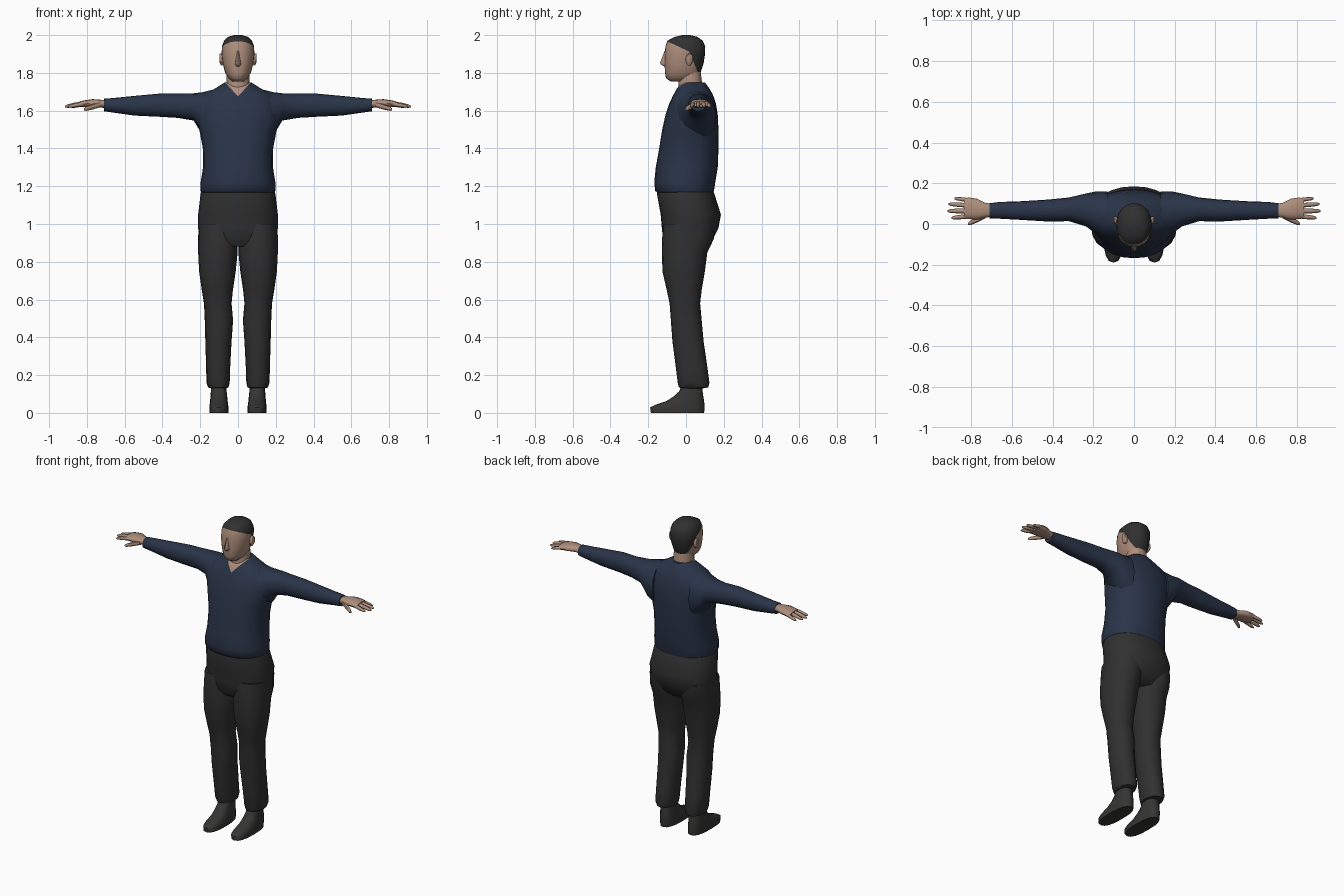
import bpy, bmesh, math
from mathutils import Vector


def material(name, rgb):
    m = bpy.data.materials.new(name)
    m.diffuse_color = (*rgb, 1)
    return m


SKIN = material("skin", (0.42, 0.27, 0.20))
HAIR = material("dark_hair", (0.030, 0.030, 0.031))
NAVY = material("navy_sweater", (0.023, 0.035, 0.066))
TROUSER = material("charcoal_trousers", (0.030, 0.030, 0.030))
SHOE = material("dark_shoes", (0.036, 0.035, 0.034))


def loft(name, rings, mats, axis="z", seg=16, power=2.2, mirror=False,
         cuts=(), rule=None):
    """Skin rounded rings (t, a0, a1, b0, b1) along an axis and cap the ends."""
    bm = bmesh.new()
    loops = []
    for t, a0, a1, b0, b1 in rings:
        loop = []
        for i in range(seg):
            w = 2 * math.pi * i / seg
            c, s = math.cos(w), math.sin(w)
            a = (a0 + a1) / 2 + (a1 - a0) / 2 * math.copysign(abs(c) ** (2 / power), c)
            b = (b0 + b1) / 2 + (b1 - b0) / 2 * math.copysign(abs(s) ** (2 / power), s)
            loop.append(bm.verts.new((a, b, t) if axis == "z" else (t, a, b)))
        loops.append(loop)
    for lo, hi in zip(loops, loops[1:]):
        for i in range(seg):
            j = (i + 1) % seg
            bm.faces.new((lo[i], lo[j], hi[j], hi[i]))
    bm.faces.new(loops[0][::-1])
    bm.faces.new(loops[-1])
    # cut along colour borders, then colour by rule
    for co, no in cuts:
        bmesh.ops.bisect_plane(bm, geom=bm.verts[:] + bm.edges[:] + bm.faces[:],
                               plane_co=co, plane_no=no)
    bmesh.ops.recalc_face_normals(bm, faces=bm.faces[:])
    if rule:
        for f in bm.faces:
            f.material_index = int(rule(f.calc_center_median()))
    mesh = bpy.data.meshes.new(name)
    bm.to_mesh(mesh)
    bm.free()
    for m in mats:
        mesh.materials.append(m)
    mesh.shade_smooth()
    mesh.set_sharp_from_angle(angle=math.radians(50))
    ob = bpy.data.objects.new(name, mesh)
    bpy.context.collection.objects.link(ob)
    if mirror:
        ob.modifiers.new("mirror", "MIRROR").use_mirror_merge = False
    return ob


def centred(rows):
    """Rows of (z, half_width, y_front, y_back) as rings centred on x = 0."""
    return [(z, -w, w, f, b) for z, w, f, b in rows]


# sweater body with a V neckline showing skin
V = 1.1
loft("sweater_body", centred([
    (1.165, .192, -.150, .145), (1.175, .198, -.163, .148), (1.22, .198, -.168, .155),
    (1.30, .185, -.160, .168), (1.40, .186, -.142, .172), (1.50, .205, -.126, .172),
    (1.58, .222, -.108, .168), (1.64, .215, -.088, .158), (1.685, .185, -.066, .142),
    (1.715, .125, -.050, .125), (1.75, .070, -.020, .100)]),
    [NAVY, SKIN], seg=24,
    cuts=[((0, 0, 1.675), (V, 0, -1)), ((0, 0, 1.675), (-V, 0, -1))],
    rule=lambda c: c.y < .02 and c.z > 1.675 + V * abs(c.x))

# sleeves, blending out of the shoulder
loft("sleeve", [
    (.13, -.070, .160, 1.42, 1.712), (.185, -.050, .160, 1.465, 1.698),
    (.235, -.012, .150, 1.548, 1.692), (.32, .014, .130, 1.562, 1.690),
    (.42, .012, .120, 1.568, 1.690), (.55, .020, .112, 1.574, 1.678),
    (.66, .026, .108, 1.590, 1.667), (.71, .028, .102, 1.597, 1.663)],
    [NAVY], axis="x", mirror=True)

# hands
loft("palm", [
    (.69, .035, .098, 1.612, 1.655), (.73, .032, .104, 1.617, 1.658),
    (.77, .022, .124, 1.618, 1.661), (.81, .024, .130, 1.618, 1.655),
    (.835, .028, .126, 1.620, 1.650)], [SKIN], axis="x", seg=12, mirror=True)


def finger(name, start, end, r):
    p, q = Vector(start), Vector(end)
    rings = []
    for t, k in ((0, 1), (.5, 1), (.88, .8), (1, .35)):
        c = p.lerp(q, t)
        rings.append((c.x, c.y - r * k, c.y + r * k, c.z - r * k, c.z + r * k))
    loft(name, rings, [SKIN], axis="x", seg=8, power=2, mirror=True)


finger("index_finger", (.81, .038, 1.637), (.897, .030, 1.622), .011)
finger("middle_finger", (.81, .064, 1.640), (.915, .064, 1.622), .012)
finger("ring_finger", (.81, .091, 1.640), (.910, .098, 1.622), .011)
finger("little_finger", (.80, .116, 1.637), (.882, .126, 1.620), .010)
finger("thumb", (.73, .042, 1.632), (.815, .000, 1.607), .014)

# trousers: hips and two legs
loft("hips", centred([
    (1.18, .190, -.148, .142), (1.16, .198, -.154, .150), (1.05, .211, -.134, .185),
    (.98, .211, -.128, .172), (.92, .205, -.122, .142), (.88, .160, -.095, .105)]),
    [TROUSER], seg=24)
loft("leg", [
    (1.00, .010, .209, -.118, .150), (.92, .001, .211, -.127, .147),
    (.85, .002, .211, -.127, .113), (.75, .012, .206, -.125, .100),
    (.65, .027, .192, -.102, .083), (.58, .034, .180, -.087, .075),
    (.49, .026, .176, -.080, .083), (.38, .034, .173, -.072, .093),
    (.25, .041, .169, -.055, .112), (.16, .044, .167, -.044, .124),
    (.135, .050, .158, -.038, .118), (.13, .065, .145, -.020, .090)],
    [TROUSER], mirror=True)

# shoes
loft("shoe", [
    (0, .051, .150, -.186, .096), (.028, .050, .151, -.190, .098),
    (.042, .052, .150, -.165, .098), (.062, .055, .148, -.105, .096),
    (.085, .057, .146, -.068, .092), (.112, .060, .144, -.038, .088),
    (.15, .062, .142, -.020, .084)], [SHOE], mirror=True, power=2.5)

# neck, head with hair, nose and ears
loft("neck", centred([(1.68, .066, -.045, .090), (1.74, .062, -.040, .086),
                      (1.82, .058, -.035, .076)]), [SKIN])

TOP = ((0, -.10, 1.967), Vector((0, .46, 1)).normalized())
SIDE = ((0, .018, 1.91), Vector((0, 1, .42)).normalized())


def is_hair(c):
    return any((c - Vector(co)).dot(no) > 0 for co, no in (TOP, SIDE))


loft("head", centred([
    (1.755, .030, -.082, .010), (1.772, .050, -.106, .060), (1.80, .068, -.111, .077),
    (1.85, .081, -.114, .093), (1.90, .087, -.113, .101), (1.94, .085, -.109, .102),
    (1.97, .074, -.099, .089), (1.99, .054, -.062, .062), (2.0, .022, -.022, .025)]),
    [SKIN, HAIR], seg=24, cuts=[TOP, SIDE], rule=is_hair)

loft("nose", centred([(1.915, .006, -.114, -.09), (1.855, .014, -.137, -.09),
                      (1.845, .016, -.134, -.09), (1.833, .011, -.114, -.09)]),
     [SKIN], seg=8, power=2)

loft("ear", [(.070, .000, .034, 1.840, 1.900), (.090, -.002, .036, 1.838, 1.905),
             (.099, .006, .036, 1.855, 1.902)], [SKIN], axis="x", seg=10,
     power=2, mirror=True)
